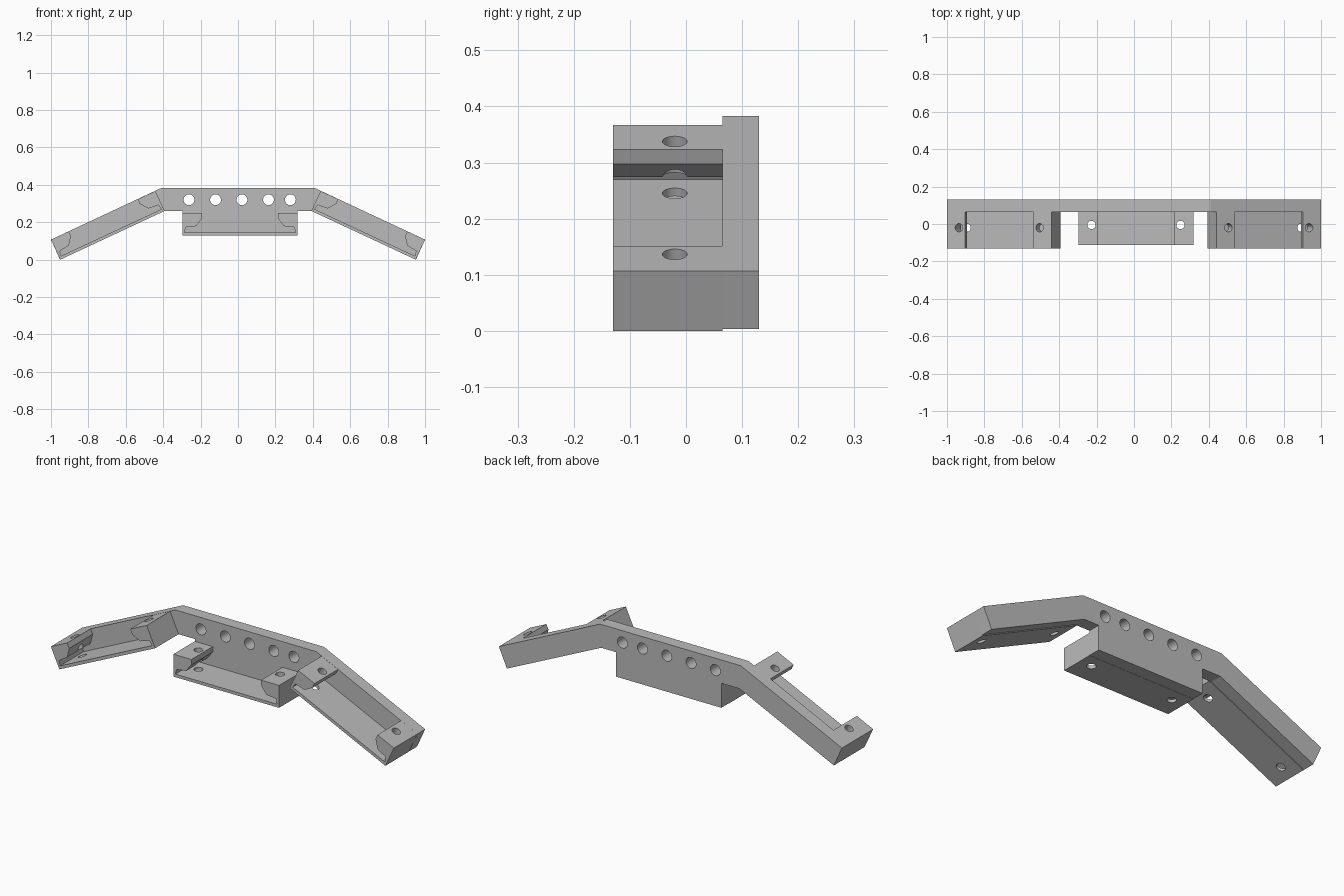
import bpy, bmesh
from math import radians, cos, sin
from mathutils import Matrix, Vector

if "Cube" in bpy.data.objects:
    bpy.data.objects.remove(bpy.data.objects["Cube"])

GREY = (0.5, 0.5, 0.5, 1)
grey = bpy.data.materials.new("plain grey")
grey.use_nodes = True
grey.diffuse_color = GREY
grey.node_tree.nodes["Principled BSDF"].inputs["Base Color"].default_value = GREY


def make_object(name, bm):
    mesh = bpy.data.meshes.new(name)
    bmesh.ops.recalc_face_normals(bm, faces=bm.faces)
    bm.to_mesh(mesh)
    bm.free()
    obj = bpy.data.objects.new(name, mesh)
    bpy.context.collection.objects.link(obj)
    return obj


def extrude_profile(name, points, y0, y1):
    """Extrude an x-z outline from y0 to y1."""
    bm = bmesh.new()
    face = bm.faces.new([bm.verts.new((x, y0, z)) for x, z in points])
    new = bmesh.ops.extrude_face_region(bm, geom=[face])["geom"]
    bmesh.ops.translate(bm, vec=(0, y1 - y0, 0),
                        verts=[v for v in new if isinstance(v, bmesh.types.BMVert)])
    obj = make_object(name, bm)
    obj.data.materials.append(grey)
    return obj


def drill(obj, centres, radius, axis):
    """Cut round through holes, then smooth only the hole walls."""
    bm = bmesh.new()
    turn = Matrix.Rotation(radians(90), 4, "X") if axis == "Y" else Matrix()
    for c in centres:
        bmesh.ops.create_cone(bm, cap_ends=True, segments=32, radius1=radius,
                              radius2=radius, depth=1,
                              matrix=Matrix.Translation(c) @ turn)
    cutter = make_object("hole_cutter", bm)
    cutter.hide_render = True
    mod = obj.modifiers.new("holes", "BOOLEAN")
    mod.operation, mod.solver, mod.object = "DIFFERENCE", "EXACT", cutter
    bpy.ops.object.select_all(action="DESELECT")
    bpy.context.view_layer.objects.active = obj
    obj.select_set(True)
    bpy.ops.object.modifier_apply(modifier=mod.name)
    bpy.data.objects.remove(cutter)
    bpy.ops.object.shade_smooth_by_angle(angle=radians(25))


# Back plate with drooping arms and a central tab
plate = extrude_profile("back_plate", [
    (-1, 0.107), (-0.41, 0.383), (0.41, 0.383), (1, 0.107),
    (0.953, 0.003), (0.403, 0.26), (0.318, 0.26), (0.318, 0.131),
    (-0.297, 0.131), (-0.297, 0.26), (-0.403, 0.26), (-0.953, 0.003)], 0.065, 0.13)
drill(plate, [(x, 0, 0.32) for x in (-0.262, -0.12, 0.021, 0.163, 0.28)], 0.029, "Y")

# Slotted bracket: open-topped channel with an undercut clamp block at each end
HALF, HEIGHT = 0.308, 0.118
block = [(HALF, 0), (HALF, HEIGHT), (HALF - 0.105, HEIGHT), (HALF - 0.105, 0.09),
         (HALF - 0.073, 0.049), (HALF - 0.018, 0.043), (HALF - 0.012, 0.016)]
outline = block + [(-x, z) for x, z in reversed(block)]


def bracket(name, front, hole_y, origin, tilt):
    obj = extrude_profile(name, outline, front, 0.065)
    drill(obj, [(s * (HALF - 0.07), hole_y, 0) for s in (-1, 1)], 0.022, "Z")
    obj.data.transform(Matrix.Translation(origin) @ Matrix.Rotation(tilt, 4, "Y"))


bracket("centre_bracket", -0.113, -0.005, Vector((0.0105, 0, 0.13)), 0)

# Side brackets follow the arms
tilt = radians(25)
for name, side in (("left_bracket", 1), ("right_bracket", -1)):
    x = 1 - HEIGHT * sin(tilt) - HALF * cos(tilt)
    bracket(name, -0.13, -0.02, Vector((side * x, 0, HALF * sin(tilt))), side * tilt)
